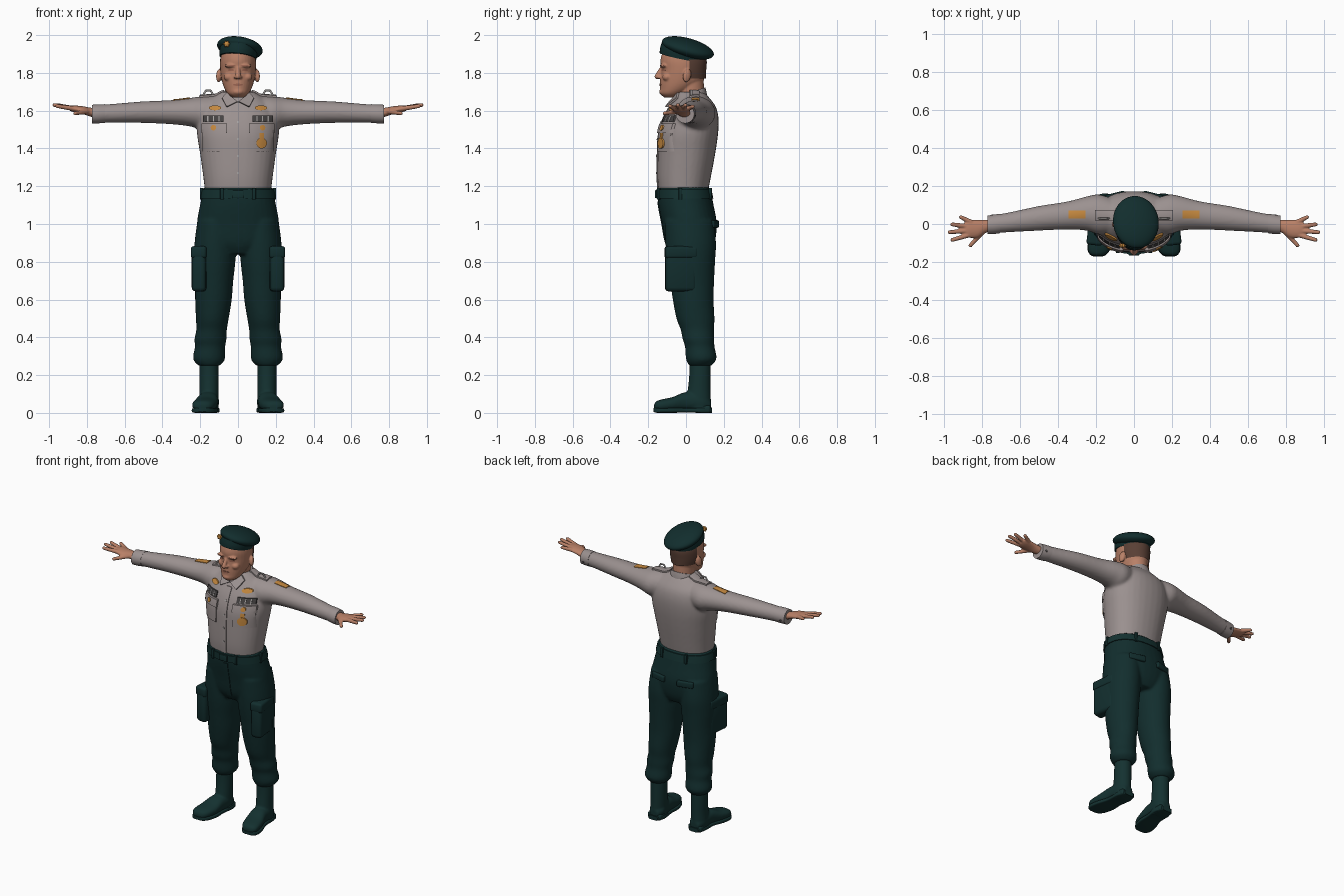
import bpy, bmesh, math
from mathutils import Vector, Matrix, Euler

if "Cube" in bpy.data.objects:
    bpy.data.objects.remove(bpy.data.objects["Cube"])


def mat(name, rgb):
    m = bpy.data.materials.new(name)
    m.diffuse_color = (*rgb, 1)
    m.use_nodes = True
    m.node_tree.nodes["Principled BSDF"].inputs["Base Color"].default_value = m.diffuse_color
    return m


SHIRT = mat("taupe shirt", (0.33, 0.285, 0.28))
GREEN = mat("dark green cloth", (0.006, 0.027, 0.027))
BOOT = mat("dark green leather", (0.007, 0.031, 0.03))
SKIN = mat("skin", (0.48, 0.215, 0.135))
LIP = mat("darker skin", (0.33, 0.13, 0.085))
HAIR = mat("brown hair", (0.10, 0.05, 0.035))
GOLD = mat("gold", (0.56, 0.25, 0.05))
DARK = mat("charcoal ribbon", (0.06, 0.055, 0.055))
SILVER = mat("light grey trim", (0.40, 0.38, 0.37))


def spline(secs, k=4):
    """Catmull-Rom interpolation of loft sections."""
    out = []
    for i in range(len(secs) - 1):
        a, b, c, d = (secs[min(max(j, 0), len(secs) - 1)] for j in (i - 1, i, i + 1, i + 2))
        for s in range(k):
            t = s / k
            out.append([0.5 * (2 * q + (r - p) * t + (2 * p - 5 * q + 4 * r - w) * t * t
                               + (3 * q - p - 3 * r + w) * t ** 3) for p, q, r, w in zip(a, b, c, d)])
    return out + [list(secs[-1])]


def loft(bm, secs, axis='z', side=1, p=2.0, n=32):
    """Sections are (position, centre 1, centre 2, radius 1, radius 2)."""
    rings = []
    for t, c1, c2, r1, r2 in spline(secs):
        ring = []
        for i in range(n):
            a = 2 * math.pi * i / n
            c, s = math.cos(a), math.sin(a)
            u = c1 + r1 * math.copysign(abs(c) ** (2 / p), c)
            v = c2 + r2 * math.copysign(abs(s) ** (2 / p), s)
            x, y, z = {'z': (u, v, t), 'x': (t, u, v), 'y': (u, t, v)}[axis]
            ring.append(bm.verts.new((x * side, y, z)))
        rings.append(ring)
    for a, b in zip(rings, rings[1:]):
        for i in range(n):
            bm.faces.new((a[i], a[(i + 1) % n], b[(i + 1) % n], b[i]))
    bm.faces.new(rings[0])
    bm.faces.new(rings[-1])


def ball(bm, c, r, rot=(0, 0, 0), seg=24):
    m = Matrix.LocRotScale(Vector(c), Euler(rot), Vector(r))
    bmesh.ops.create_uvsphere(bm, u_segments=seg, v_segments=seg // 2, radius=1, matrix=m)


def tube(bm, p0, p1, r0, r1):
    p0, p1 = Vector(p0), Vector(p1)
    d = p1 - p0
    m = Matrix.Translation((p0 + p1) / 2) @ d.to_track_quat('Z', 'Y').to_matrix().to_4x4()
    bmesh.ops.create_cone(bm, cap_ends=True, segments=16, radius1=r0, radius2=r1, depth=d.length, matrix=m)
    ball(bm, p0, (r0,) * 3, seg=16)
    ball(bm, p1, (r1,) * 3, seg=16)


def make(name, bm, m, voxel=0, iters=4):
    bmesh.ops.recalc_face_normals(bm, faces=bm.faces)
    me = bpy.data.meshes.new(name)
    bm.to_mesh(me)
    bm.free()
    me.materials.append(m)
    ob = bpy.data.objects.new(name, me)
    bpy.context.collection.objects.link(ob)
    if voxel:
        r = ob.modifiers.new("merge", 'REMESH')
        r.mode, r.voxel_size, r.use_smooth_shade = 'VOXEL', voxel, True
        s = ob.modifiers.new("soften", 'SMOOTH')
        s.factor, s.iterations = 0.5, iters
    return ob


def box(name, c, size, m, bevel=0.012, rot=(0, 0, 0)):
    bm = bmesh.new()
    bmesh.ops.create_cube(bm, size=1, matrix=Matrix.LocRotScale(Vector(c), Euler(rot), Vector(size)))
    bmesh.ops.bevel(bm, geom=bm.edges[:], offset=bevel, segments=3, affect='EDGES', profile=0.5)
    return make(name, bm, m)


def patch(name, target, cx, c2, w, h, thick, m, top=False, round_=False, n=10):
    """Plate that follows the target surface, laid on from the front or from the top."""
    d = Vector((0, 0, -1)) if top else Vector((0, 1, 0))
    dg = bpy.context.evaluated_depsgraph_get()
    bm = bmesh.new()
    grid, last = [], None
    for i in range(n + 1):
        for j in range(n + 1):
            a, b = 2 * i / n - 1, 2 * j / n - 1
            if round_:
                a, b = a * math.sqrt(1 - b * b / 2), b * math.sqrt(1 - a * a / 2)
            u, v = cx + a * w / 2, c2 + b * h / 2
            o = Vector((u, v, 3)) if top else Vector((u, -2, v))
            ok, loc, _, _ = target.ray_cast(o, d, depsgraph=dg)
            depth = (loc - o).dot(d) if ok else (last or 1.9)
            last = depth
            grid.append(bm.verts.new(o + d * (depth + 0.003)))
    k = n + 1
    for i in range(n):
        for j in range(n):
            q = i * k + j
            bm.faces.new((grid[q], grid[q + 1], grid[q + k + 1], grid[q + k]))
    ex = bmesh.ops.extrude_face_region(bm, geom=bm.faces[:])
    for v in ex["geom"]:
        if isinstance(v, bmesh.types.BMVert):
            v.co -= d * (thick + 0.003)
    return make(name, bm, m)


# Shirt: torso and sleeves merged
bm = bmesh.new()
loft(bm, [(1.165, 0, -.015, .174, .13), (1.25, 0, -.01, .184, .142), (1.38, 0, .003, .202, .153),
          (1.48, 0, .013, .217, .157), (1.56, 0, .026, .212, .146), (1.62, 0, .035, .19, .123),
          (1.665, 0, .033, .14, .093), (1.70, 0, .022, .085, .072)], p=2.2)
for s in (1, -1):
    loft(bm, [(.08, .04, 1.6, .08, .08), (.18, .05, 1.587, .105, .09), (.25, .055, 1.592, .09, .076),
              (.35, .045, 1.592, .074, .064), (.5, .03, 1.592, .065, .057), (.65, .01, 1.587, .053, .05),
              (.77, -.005, 1.582, .046, .046)], 'x', s)
shirt = make("shirt", bm, SHIRT, .009, 5)

# Head and neck
bm = bmesh.new()
loft(bm, [(1.62, 0, .03, .07, .075), (1.69, 0, .025, .067, .072), (1.78, 0, .015, .07, .078)])
loft(bm, [(1.67, 0, -.075, .03, .04), (1.69, 0, -.07, .055, .066), (1.72, 0, -.045, .073, .092),
          (1.76, 0, -.022, .086, .115), (1.815, 0, -.014, .094, .117), (1.87, 0, -.015, .094, .12),
          (1.92, 0, -.015, .08, .10), (1.95, 0, -.01, .04, .05)])
tube(bm, (0, -.127, 1.828), (0, -.152, 1.781), .01, .015)
ball(bm, (0, -.122, 1.70), (.03, .02, .018))
for s in (1, -1):
    ball(bm, (s * .036, -.117, 1.838), (.036, .02, .011))
    ball(bm, (s * .048, -.100, 1.778), (.028, .025, .022))
    ball(bm, (s * .014, -.141, 1.777), (.01, .013, .008))
    ball(bm, (s * .101, .005, 1.785), (.013, .022, .036), (-.2, 0, s * .4))
head = make("head", bm, SKIN, .005, 3)
patch("mouth", head, 0, 1.737, .055, .012, .003, LIP, round_=True)
for s in (1, -1):
    patch("eye", head, s * .037, 1.815, .034, .011, .002, LIP, round_=True)
    patch("eyebrow", head, s * .037, 1.838, .048, .007, .002, LIP, round_=True)

# Short hair on the back and sides
bm = bmesh.new()
loft(bm, [(1.77, 0, -.016, .09, .121), (1.815, 0, -.014, .098, .121), (1.87, 0, -.015, .098, .124),
          (1.92, 0, -.015, .084, .103)], n=48)
bmesh.ops.delete(bm, geom=[f for f in bm.faces if f.calc_center_median().y < .02
                           or len(f.verts) > 4], context='FACES')
make("hair", bm, HAIR)

# Beret with band and badge
bm = bmesh.new()
ball(bm, (.01, .01, 1.932), (.122, .142, .048), (-.27, .17, 0), 48)
make("beret", bm, GREEN)
bm = bmesh.new()
loft(bm, [(-.025, 0, 0, .098, .124), (0, 0, 0, .101, .127), (.03, 0, 0, .1, .125)])
bm.transform(Matrix.LocRotScale(Vector((.002, -.013, 1.905)), Euler((-.2, .1, 0)), None))
make("beret_band", bm, GREEN)
bm = bmesh.new()
for a in (0, math.pi / 3, 2 * math.pi / 3):
    ball(bm, (-.06, -.114, 1.953), (.019, .012, .009), (0, a, 0), 12)
make("beret_badge", bm, GOLD)

# Collar, sloping down to the front, with two points
bm = bmesh.new()
loft(bm, [(1.645, 0, .025, .095, .088), (1.675, 0, .025, .086, .083), (1.70, 0, .025, .075, .077)])
for v in bm.verts:
    v.co.z += .32 * (v.co.y - .03)
make("collar", bm, SHIRT)
for s in (1, -1):
    bm = bmesh.new()
    pts = [(.003, -.078, 1.645), (.06, -.035, 1.692), (.085, -.04, 1.665), (.06, -.1, 1.618)]
    f = bm.faces.new([bm.verts.new((s * x, y, z)) for x, y, z in pts])
    ex = bmesh.ops.extrude_face_region(bm, geom=[f])
    for v in ex["geom"]:
        if isinstance(v, bmesh.types.BMVert):
            v.co += Vector((0, -.012, .004))
    make("collar_point", bm, SHIRT)

# Shirt front, pockets and insignia
patch("button_placket", shirt, 0, 1.405, .036, .43, .005, SHIRT, n=16)
for z in (1.27, 1.36, 1.45, 1.54):
    patch("shirt_button", shirt, 0, z, .012, .012, .008, SILVER, round_=True, n=6)
for s in (1, -1):
    patch("chest_pocket", shirt, s * .125, 1.455, .125, .145, .008, SHIRT)
    patch("pocket_flap", shirt, s * .125, 1.507, .134, .048, .015, SHIRT)
    patch("ribbon_bar", shirt, s * .13, 1.557, .108, .036, .009, DARK)
    for i in (-1, 0, 1):
        patch("ribbon_stripe", shirt, s * .13 + i * .03, 1.557, .006, .03, .011, SILVER, n=4)
    patch("wing_badge", shirt, s * .122, 1.615, .064, .026, .009, GOLD, round_=True)
    patch("pocket_medal", shirt, s * .13, 1.51, .029, .029, .021, GOLD, round_=True)
    patch("shoulder_patch", shirt, s * .30, .05, .09, .042, .004, GOLD, top=True)
    patch("epaulette", shirt, s * .14, .045, .13, .055, .010, SHIRT, top=True)
    bm = bmesh.new()
    arch = [(.125, .03, 1.675), (.145, .03, 1.706), (.17, .03, 1.706), (.19, .03, 1.675)]
    for a, b in zip(arch, arch[1:]):
        tube(bm, (s * a[0], a[1], a[2]), (s * b[0], b[1], b[2]), .005, .005)
    make("rank_loop", bm, SILVER)
patch("large_medal", shirt, .125, 1.428, .056, .056, .016, GOLD, round_=True)
patch("medal_ribbon", shirt, .125, 1.468, .024, .035, .012, GOLD)

# Cuffs and hands
for s in (1, -1):
    bm = bmesh.new()
    loft(bm, [(.705, .003, 1.585, .051, .049), (.74, -.002, 1.583, .051, .05), (.772, -.005, 1.582, .049, .049)], 'x', s)
    make("cuff", bm, SHIRT)
    bm = bmesh.new()
    ball(bm, (s * .745, .044, 1.572), (.009, .006, .009), seg=12)
    make("cuff_button", bm, DARK)
    bm = bmesh.new()
    loft(bm, [(.74, -.005, 1.585, .032, .027), (.78, -.012, 1.592, .034, .024), (.82, -.025, 1.602, .046, .021),
              (.87, -.026, 1.61, .047, .018), (.89, -.024, 1.613, .038, .013)], 'x', s)
    for p0, p1 in (((.87, -.058, 1.611), (.957, -.084, 1.624)), ((.88, -.036, 1.613), (.972, -.043, 1.63)),
                   ((.88, -.012, 1.613), (.958, -.002, 1.63)), ((.86, .01, 1.61), (.912, .036, 1.622)),
                   ((.80, -.045, 1.595), (.862, -.113, 1.586))):
        tube(bm, (s * p0[0], *p0[1:]), (s * p1[0], *p1[1:]), .0135, .0105)
    make("hand", bm, SKIN, .005, 2)

# Trousers: hips and legs merged
bm = bmesh.new()
loft(bm, [(1.195, 0, -.013, .183, .14), (1.1, 0, 0, .201, .146), (1.0, 0, .018, .217, .145),
          (.9, 0, .022, .2, .13), (.84, 0, .025, .12, .1)], p=2.2)
for s in (1, -1):
    loft(bm, [(1.02, .115, .017, .1, .13), (.9, .121, .025, .109, .134), (.8, .123, .027, .109, .127),
              (.7, .126, .032, .101, .117), (.6, .13, .038, .097, .108), (.5, .136, .05, .087, .101),
              (.44, .14, .06, .081, .088), (.39, .146, .066, .085, .084), (.35, .148, .073, .08, .078),
              (.30, .153, .08, .085, .082), (.275, .153, .08, .08, .077), (.25, .153, .075, .056, .06)], 'z', s)
trousers = make("trousers", bm, GREEN, .009, 5)
patch("fly", trousers, .008, 1.0, .035, .24, .004, GREEN)

# Belt, buckle and loops
bm = bmesh.new()
loft(bm, [(1.135, 0, -.006, .201, .151), (1.16, 0, -.009, .197, .149), (1.182, 0, -.012, .193, .147)], p=2.2)
make("belt", bm, BOOT)
box("belt_buckle", (0, -.158, 1.158), (.06, .014, .042), BOOT, .004)
for s in (1, -1):
    for x, y in ((.085, -.145), (.192, -.03), (.09, .128)):
        box("belt_loop", (s * x, y, 1.16), (.018, .018, .062), GREEN, .003)
    # Cargo and back pockets
    box("cargo_pocket", (s * .2, -.028, .75), (.076, .165, .215), GREEN, .022, (0, 0, s * .12))
    box("cargo_flap", (s * .2, -.026, .85), (.084, .172, .065), GREEN, .016, (0, 0, s * .12))
    box("back_pocket_flap", (s * .1, .149, 1.0), (.11, .03, .04), GREEN, .008, (0, 0, -s * .25))

# Boots
for s in (1, -1):
    bm = bmesh.new()
    loft(bm, [(.30, .153, .075, .05, .056), (.2, .153, .074, .051, .057), (.12, .153, .07, .051, .061),
              (.06, .155, .066, .052, .066), (.015, .155, .066, .05, .066)], 'z', s)
    loft(bm, [(.132, .153, .04, .03, .025), (.09, .153, .055, .052, .045), (.0, .16, .06, .055, .05),
              (-.07, .172, .047, .063, .037), (-.13, .184, .04, .059, .031), (-.158, .189, .036, .044, .025),
              (-.169, .19, .03, .022, .015)], 'y', s, 2.4)
    make("boot", bm, BOOT, .007, 3)
    bm = bmesh.new()
    loft(bm, [(.137, .153, .014, .034, .014), (.09, .153, .014, .055, .014), (.0, .16, .014, .053, .012),
              (-.07, .172, .013, .065, .013), (-.13, .184, .013, .061, .013), (-.16, .189, .014, .044, .013),
              (-.172, .19, .016, .022, .01)], 'y', s, 5)
    make("boot_sole", bm, BOOT)
    box("boot_heel", (s * .153, .085, .02), (.1, .09, .04), BOOT, .012)

# Shading
for ob in bpy.context.scene.objects:
    ob.select_set(True)
    bpy.context.view_layer.objects.active = ob
bpy.ops.object.shade_smooth_by_angle(angle=math.radians(40))
